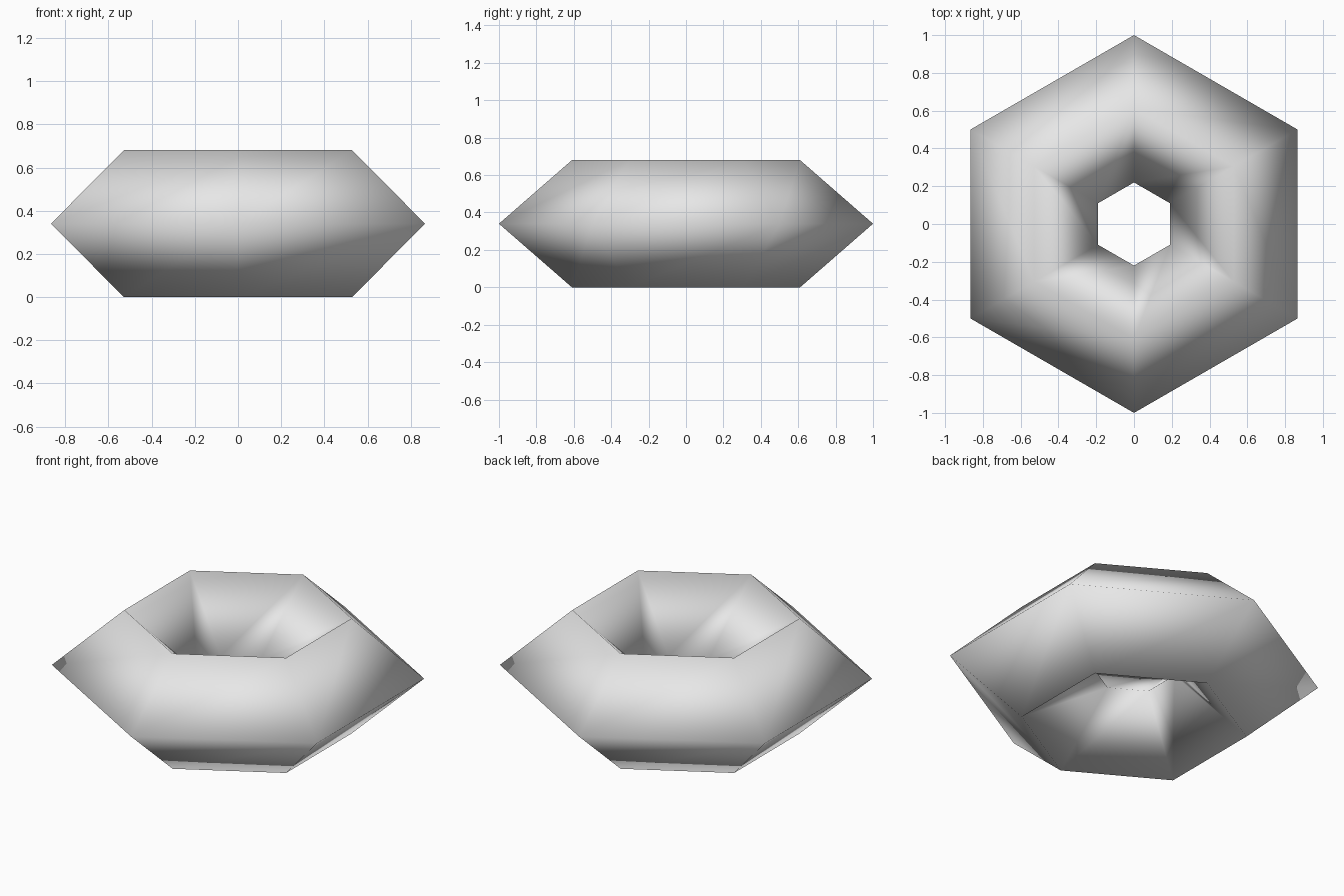
import bpy
import math

cube = bpy.data.objects.get("Cube")
if cube:
    bpy.data.objects.remove(cube, do_unlink=True)

# Plain grey surface
grey = bpy.data.materials.new("light grey")
grey.use_nodes = True
colour = (0.8, 0.8, 0.8, 1)
grey.diffuse_color = colour
grey.node_tree.nodes["Principled BSDF"].inputs["Base Color"].default_value = colour

# Six-sided ring with a diamond cross-section, slightly flattened
HALF_HEIGHT = 0.34
RING_RADIUS = 0.61
TUBE_RADIUS = 0.39
bpy.ops.mesh.primitive_torus_add(
    major_segments=6, minor_segments=4,
    major_radius=RING_RADIUS, minor_radius=TUBE_RADIUS,
    location=(0, 0, HALF_HEIGHT), rotation=(0, 0, math.radians(30)))
ring = bpy.context.object
ring.name = "hexagonal_ring"
ring.scale.z = HALF_HEIGHT / TUBE_RADIUS
bpy.ops.object.transform_apply(location=False, rotation=True, scale=True)
ring.data.materials.append(grey)

# Soft shading across every edge
bpy.ops.object.shade_smooth()
